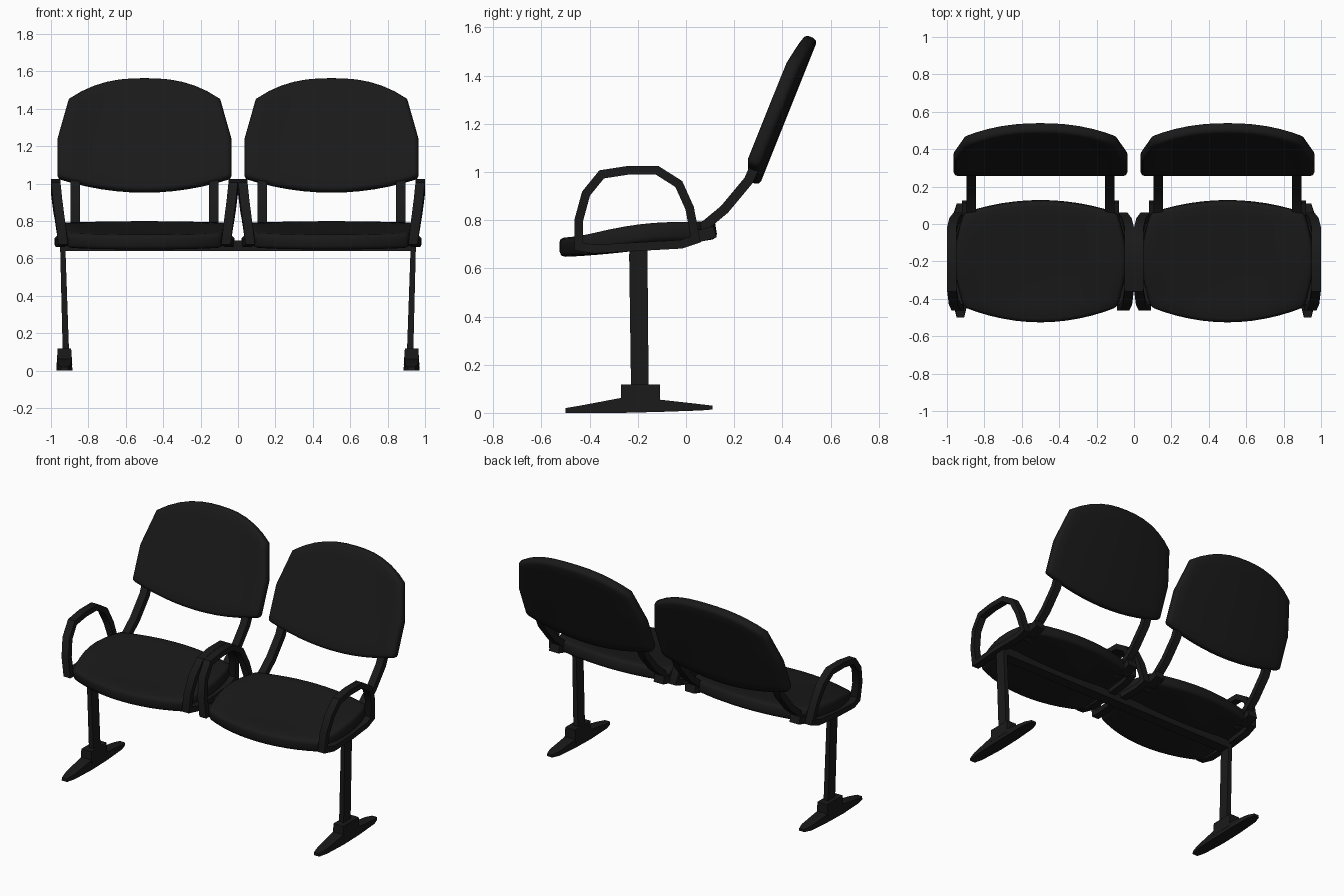
import bpy, bmesh, math
from mathutils import Vector

if "Cube" in bpy.data.objects:
    bpy.data.objects.remove(bpy.data.objects["Cube"])

black = bpy.data.materials.new("black")
black.diffuse_color = (0.01, 0.01, 0.01, 1)
black.use_nodes = True
black.node_tree.nodes["Principled BSDF"].inputs["Base Color"].default_value = black.diffuse_color


def finish(name, bm, x=0.0, angle=40):
    bmesh.ops.recalc_face_normals(bm, faces=bm.faces)
    me = bpy.data.meshes.new(name)
    bm.to_mesh(me)
    bm.free()
    me.materials.append(black)
    ob = bpy.data.objects.new(name, me)
    ob.location.x = x
    bpy.context.collection.objects.link(ob)
    bpy.ops.object.select_all(action='DESELECT')
    ob.select_set(True)
    bpy.context.view_layer.objects.active = ob
    bpy.ops.object.shade_smooth_by_angle(angle=math.radians(angle))
    return ob


def loft(rings, closed=False):
    """Skin a list of equal-length rings of points."""
    bm = bmesh.new()
    vs = [[bm.verts.new(p) for p in r] for r in rings]
    n = len(vs[0])
    pairs = list(zip(vs, vs[1:])) + ([(vs[-1], vs[0])] if closed else [])
    for a, b in pairs:
        for i in range(n):
            j = (i + 1) % n
            bm.faces.new((a[i], a[j], b[j], b[i]))
    if not closed:
        bm.faces.new(vs[0])
        bm.faces.new(vs[-1])
    return bm


def bar(path, width, thick, closed=False):
    """Flat bar along a path; its width always lies along x."""
    pts = [Vector(p) for p in path]
    n = len(pts)
    rings = []
    for i, p in enumerate(pts):
        a = pts[i - 1] if (i or closed) else p
        b = pts[(i + 1) % n] if (i < n - 1 or closed) else p
        d0, d1 = (p - a), (b - p)
        d0.x = d1.x = 0
        d0 = d0.normalized() if d0.length else d1.normalized()
        d1 = d1.normalized() if d1.length else d0
        t = (d0 + d1).normalized()
        miter = min(1.5, 1 / max(0.1, t.dot(d1)))
        side = Vector((0, -t.z, t.y)) * thick / 2 * miter
        w = Vector((width / 2, 0, 0))
        rings.append([p - w - side, p + w - side, p + w + side, p - w + side])
    return loft(rings, closed)


def box_ring(x, hx, y0, y1, z):
    return [(x - hx, y0, z), (x + hx, y0, z), (x + hx, y1, z), (x - hx, y1, z)]


def cushion(name, fn, x, thick, nu=12, nv=8):
    """Curved sheet fn(u, v), thickened with a rounded rim."""
    bm = bmesh.new()
    g = [[bm.verts.new(fn(2 * i / nu - 1, j / nv)) for i in range(nu + 1)]
         for j in range(nv + 1)]
    for j in range(nv):
        for i in range(nu):
            bm.faces.new((g[j][i], g[j][i + 1], g[j + 1][i + 1], g[j + 1][i]))
    ob = finish(name, bm, x)
    s = ob.modifiers.new("thickness", 'SOLIDIFY')
    s.thickness, s.offset = thick, 0
    b = ob.modifiers.new("rim", 'BEVEL')
    b.width, b.segments = 0.02, 2
    b.limit_method, b.angle_limit = 'ANGLE', math.radians(50)
    return ob


def back_sheet(u, v):
    z0 = 0.955 + 0.075 * u * u
    z1 = 1.56 - 0.11 * abs(u) ** 2.5
    z = z0 + (z1 - z0) * v
    w = 0.465 - 0.06 * max(0, 2 * v - 1)
    return (u * w, 0.275 + 0.40 * (z - 0.95) - 0.03 * u * u, z)


def seat_sheet(u, v):
    y0, y1 = -0.525 + 0.085 * u * u, 0.125 - 0.065 * u * u
    y = y0 + (y1 - y0) * v
    t = (y + 0.53) / 0.65
    z = 0.687 + 0.075 * t ** 1.5 + 0.03 * u * u * math.sin(math.pi * v)
    return (u * (0.41 + 0.05 * math.sin(math.pi * v)), y, z)


ARM = [(.435, -.445, .69), (.45, -.445, .80), (.465, -.415, .91), (.474, -.35, .99),
       (.474, -.24, 1.007), (.474, -.12, 1.007), (.474, -.03, .95), (.462, .015, .85),
       (.44, .04, .72), (.445, -.02, .70), (.455, -.2, .69), (.45, -.38, .68)]
STAY = [(.37, -.04, .72), (.37, .06, .762), (.37, .16, .845), (.37, .26, .965), (.37, .31, 1.08)]

# two identical seats
for tag, cx in (("left", -0.5), ("right", 0.5)):
    cushion(tag + "_seat", seat_sheet, cx, 0.08)
    cushion(tag + "_backrest", back_sheet, cx, 0.06)
    for side, s in (("outer", 1), ("inner", -1)):
        # arm loops and bent stays that carry the backrest
        finish(f"{tag}_{side}_armrest",
               bar([(s * x, y, z) for x, y, z in ARM], 0.05, 0.036, True), cx)
        finish(f"{tag}_{side}_back_stay",
               bar([(s * x, y, z) for x, y, z in STAY], 0.05, 0.04), cx)
        # clamp under the rear of the seat
        finish(f"{tag}_{side}_stay_clamp",
               bar([(s * .385, .02, .725), (s * .385, .12, .752)], 0.07, 0.05), cx)

# beam under both seats
finish("beam", loft([box_ring(0, .95, -.235, -.16, .64), box_ring(0, .95, -.235, -.16, .695)]))

# legs and splayed feet
FOOT = [(-.5, .02, 0, .02), (-.44, .035, 0, .03), (-.27, .043, 0, .062),
        (-.11, .043, .004, .055), (.06, .036, .01, .036), (.11, .02, .014, .03)]
for tag, s in (("left", -1), ("right", 1)):
    finish(tag + "_leg", loft([box_ring(s * .92, .017, -.228, -.155, .09),
                               box_ring(s * .937, .014, -.236, -.16, .66)]))
    x = s * .928
    finish(tag + "_foot_socket", loft([box_ring(x, .042, -.27, -.108, .03),
                                       box_ring(x, .036, -.27, -.108, .118)]))
    finish(tag + "_foot", loft([[(x - h, y, a), (x + h, y, a), (x + h * .9, y, b), (x - h * .9, y, b)]
                                for y, h, a, b in FOOT]), angle=30)
